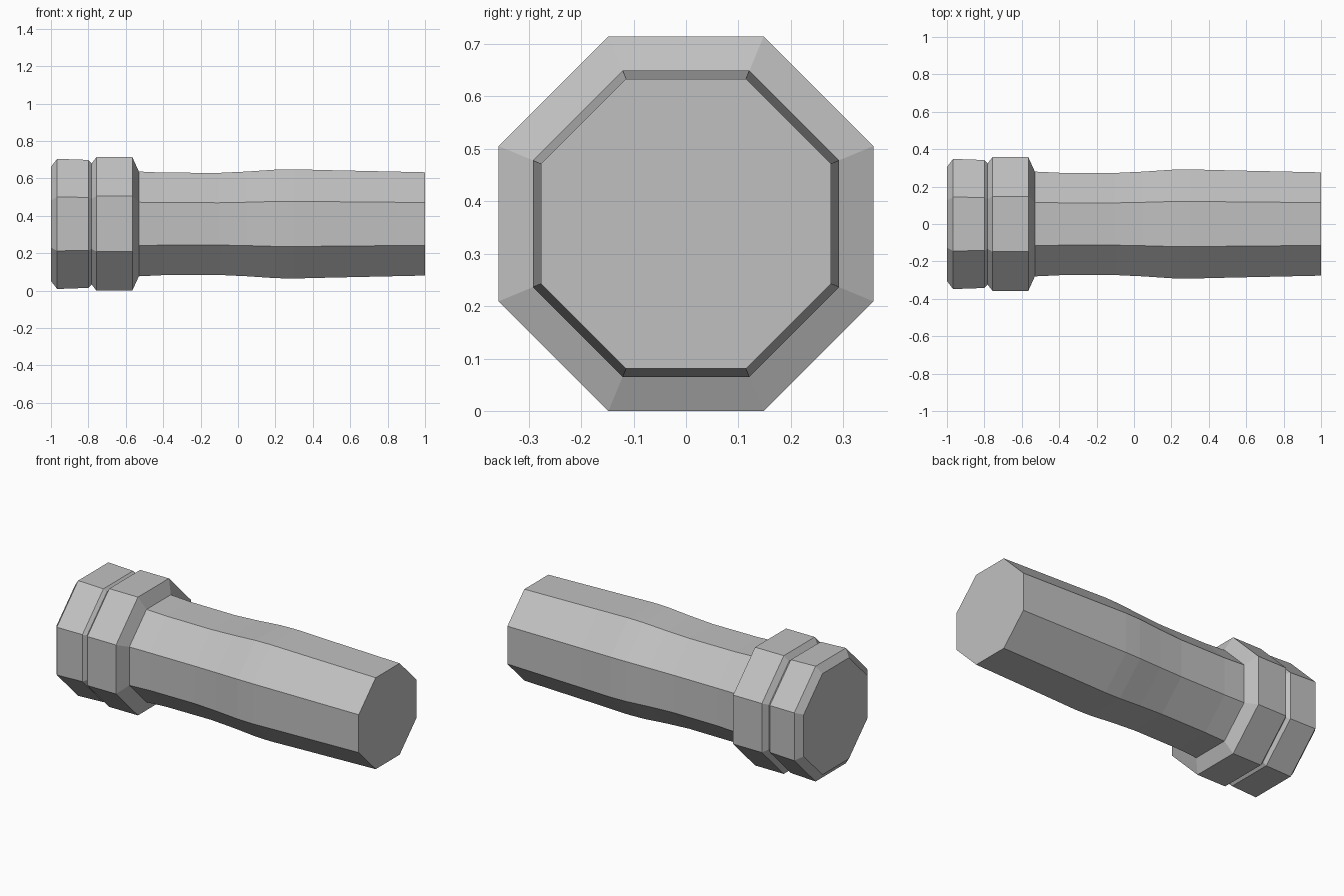
import bpy, bmesh, math

cube = bpy.data.objects.get("Cube")
if cube:
    bpy.data.objects.remove(cube)

SIDES = 8
CENTRE_Z = 0.357

grey = bpy.data.materials.new("plain_grey")
grey.use_nodes = True
colour = (0.53, 0.53, 0.53, 1)
grey.diffuse_color = colour
grey.node_tree.nodes["Principled BSDF"].inputs["Base Color"].default_value = colour


def octagon_lathe(name, profile):
    """Closed octagonal solid along x from (x, flat-side distance) pairs."""
    bm = bmesh.new()
    rings = []
    for x, flat in profile:
        r = flat / math.cos(math.pi / SIDES)
        angles = [(i + 0.5) * math.tau / SIDES for i in range(SIDES)]
        rings.append([bm.verts.new((x, r * math.cos(a), r * math.sin(a))) for a in angles])
    for a, b in zip(rings, rings[1:]):
        for i in range(SIDES):
            j = (i + 1) % SIDES
            bm.faces.new((a[i], a[j], b[j], b[i]))
    bm.faces.new(rings[0])
    bm.faces.new(rings[-1])
    bmesh.ops.recalc_face_normals(bm, faces=bm.faces)
    mesh = bpy.data.meshes.new(name)
    bm.to_mesh(mesh)
    bm.free()
    mesh.materials.append(grey)
    obj = bpy.data.objects.new(name, mesh)
    obj.location.z = CENTRE_Z
    bpy.context.collection.objects.link(obj)
    return obj


# Bevelled head, groove, collar and gently swelling handle in one turned body
head = [(-1, 0.305), (-0.967, 0.348), (-0.80, 0.342), (-0.782, 0.324)]
collar = [(-0.757, 0.357), (-0.565, 0.357), (-0.53, 0.28)]
handle = [(-0.4, 0.274), (-0.1, 0.273), (0.05, 0.28), (0.2, 0.29),
          (0.3, 0.292), (0.5, 0.287), (1, 0.276)]
octagon_lathe("torch_body", head + collar + handle)
